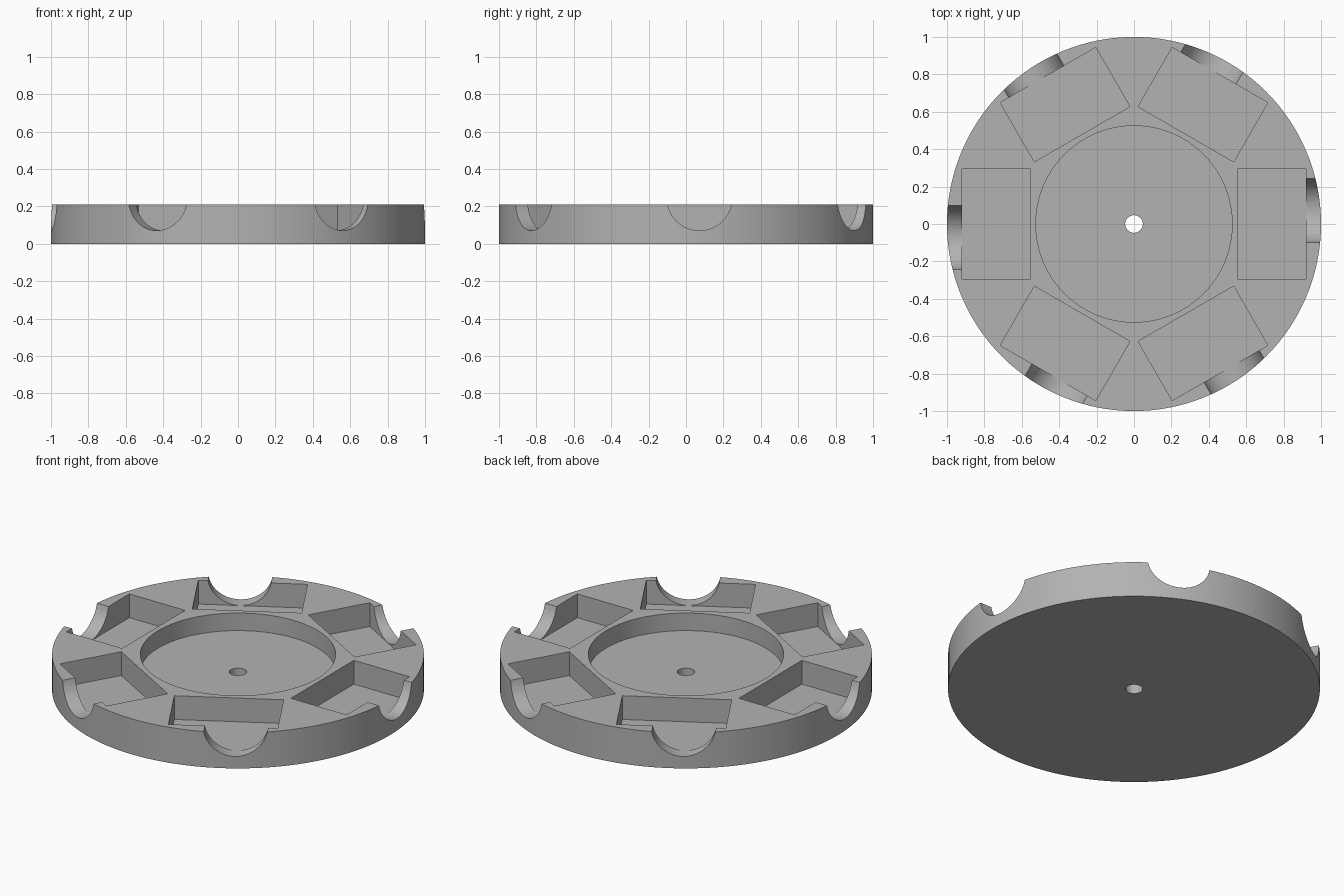
import bpy
import bmesh
from math import pi
from mathutils import Matrix, Vector

if "Cube" in bpy.data.objects:
    bpy.data.objects.remove(bpy.data.objects["Cube"])

HEIGHT = 0.211
FLOOR = 0.07
COUNT = 6

grey = bpy.data.materials.new("light grey")
grey.use_nodes = True
colour = (0.45, 0.45, 0.45, 1)
grey.diffuse_color = colour
grey.node_tree.nodes["Principled BSDF"].inputs["Base Color"].default_value = colour


def make_object(name, bm):
    bmesh.ops.recalc_face_normals(bm, faces=bm.faces)
    mesh = bpy.data.meshes.new(name)
    bm.to_mesh(mesh)
    bm.free()
    mesh.materials.append(grey)
    obj = bpy.data.objects.new(name, mesh)
    bpy.context.collection.objects.link(obj)
    return obj


def ring_cutter(name, add_shape):
    """Repeat a cutting shape evenly around the disc."""
    bm = bmesh.new()
    for i in range(COUNT):
        add_shape(bm, Matrix.Rotation(i * 2 * pi / COUNT, 4, "Z"))
    cutter = make_object(name, bm)
    cutter.hide_render = True
    return cutter


def add_pocket(bm, turn):
    size = Matrix.Diagonal((0.365, 0.59, 0.4, 1))
    place = Matrix.Translation((0.737, 0, FLOOR + 0.2))
    bmesh.ops.create_cube(bm, size=1, matrix=turn @ place @ size)


def add_notch(bm, turn):
    radius = 0.174
    place = Matrix.Translation((0.98, 0.072, FLOOR + 0.001 + radius))
    bmesh.ops.create_cone(bm, cap_ends=True, segments=64, radius1=radius,
                          radius2=radius, depth=0.3,
                          matrix=turn @ place @ Matrix.Rotation(pi / 2, 4, "Y"))


# Disc with a round centre recess and a through hole, turned from a profile
bm = bmesh.new()
profile = [(0.047, 0), (1, 0), (1, HEIGHT), (0.525, HEIGHT),
           (0.525, 0.107), (0.047, 0.107)]
verts = [bm.verts.new((r, 0, z)) for r, z in profile]
edges = [bm.edges.new((verts[i - 1], verts[i])) for i in range(len(verts))]
bmesh.ops.spin(bm, geom=verts + edges, cent=Vector(), axis=(0, 0, 1),
               angle=2 * pi, steps=128, use_merge=True)
bmesh.ops.remove_doubles(bm, verts=bm.verts, dist=0.0001)
disc = make_object("disc", bm)

# Rectangular pockets and round finger notches through the rim
cutters = [ring_cutter("pocket_cutter", add_pocket),
           ring_cutter("notch_cutter", add_notch)]
bpy.context.view_layer.objects.active = disc
disc.select_set(True)
for cutter in cutters:
    cut = disc.modifiers.new(cutter.name, "BOOLEAN")
    cut.operation = "DIFFERENCE"
    cut.solver = "EXACT"
    cut.object = cutter
    bpy.ops.object.modifier_apply(modifier=cut.name)
    bpy.data.objects.remove(cutter)

bpy.ops.object.shade_smooth_by_angle(angle=pi / 6)
